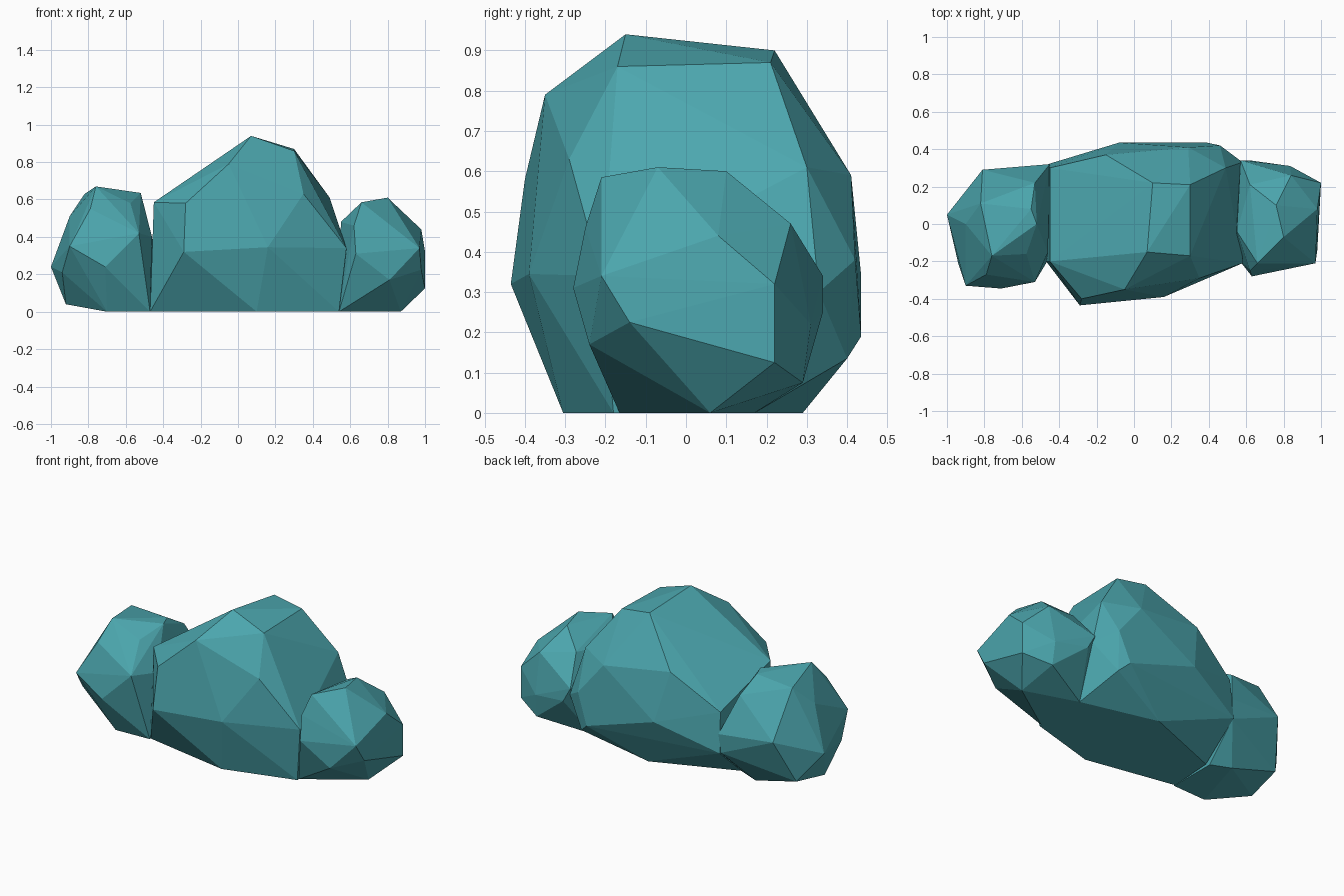
import bpy
import bmesh

# One flat teal for all the stone
stone = bpy.data.materials.new("teal stone")
stone.diffuse_color = (0.072, 0.385, 0.425, 1)


def rock(name, corners):
    """Faceted boulder: the convex hull of a few corner points."""
    bm = bmesh.new()
    for c in corners:
        bm.verts.new(c)
    bmesh.ops.convex_hull(bm, input=bm.verts[:])
    loose = [v for v in bm.verts if not v.link_faces]
    bmesh.ops.delete(bm, geom=loose, context='VERTS')
    # merge nearly coplanar triangles into larger facets
    bmesh.ops.dissolve_limit(bm, angle_limit=0.03,
                             verts=bm.verts[:], edges=bm.edges[:])
    bmesh.ops.recalc_face_normals(bm, faces=bm.faces[:])
    me = bpy.data.meshes.new(name)
    bm.to_mesh(me)
    bm.free()
    me.materials.append(stone)
    ob = bpy.data.objects.new(name, me)
    bpy.context.collection.objects.link(ob)
    return ob


# Tall middle boulder
rock("middle_rock", [
    (0.07, -0.15, 0.94), (0.10, 0.22, 0.90), (0.30, 0.21, 0.87), (0.30, -0.17, 0.86),
    (-0.05, -0.35, 0.79), (0.35, -0.29, 0.63), (-0.15, 0.37, 0.65), (0.29, 0.41, 0.59),
    (0.49, 0.30, 0.61), (0.49, -0.22, 0.46), (-0.45, -0.20, 0.585), (-0.28, -0.40, 0.58),
    (-0.45, 0.30, 0.45), (-0.29, -0.435, 0.32), (0.16, -0.39, 0.345), (0.58, -0.21, 0.34),
    (-0.08, 0.435, 0.34), (0.46, 0.42, 0.38), (0.39, 0.435, 0.19), (0.58, 0.33, 0.30),
    (-0.46, 0.32, 0.20), (-0.47, -0.20, 0), (0.10, -0.305, 0), (0.54, -0.18, 0),
    (0.54, 0.17, 0), (0.06, 0.29, 0), (-0.45, 0.09, 0), (0.45, 0.40, 0.135)])

# Left boulder
rock("left_rock", [
    (-0.76, -0.17, 0.67), (-0.82, 0.11, 0.63), (-0.55, 0.08, 0.635), (-0.52, 0.0, 0.635),
    (-0.575, -0.16, 0.58), (-0.79, -0.27, 0.55), (-0.90, 0.0, 0.51), (-1.0, 0.05, 0.24),
    (-0.90, -0.33, 0.35), (-0.53, -0.31, 0.42), (-0.71, -0.345, 0.24), (-0.94, -0.21, 0.21),
    (-0.81, 0.29, 0.35), (-0.53, 0.22, 0.55), (-0.45, 0.32, 0.32), (-0.46, -0.15, 0.40),
    (-0.46, 0.31, 0.20), (-0.47, -0.21, 0), (-0.70, -0.22, 0), (-0.47, 0.10, 0),
    (-0.59, 0.15, 0), (-0.92, -0.07, 0.04), (-0.89, 0.17, 0.08)])

# Right boulder
rock("right_rock", [
    (0.80, -0.07, 0.61), (0.76, 0.10, 0.60), (0.66, -0.21, 0.585), (0.62, 0.21, 0.51),
    (0.55, -0.04, 0.48), (0.62, -0.25, 0.46), (0.98, 0.08, 0.44), (0.84, 0.26, 0.47),
    (0.97, -0.21, 0.34), (0.63, -0.28, 0.31), (1.0, 0.22, 0.32), (0.98, -0.14, 0.225),
    (0.81, -0.24, 0.17), (1.0, 0.22, 0.125), (0.835, 0.31, 0.22), (0.62, 0.34, 0.25),
    (0.57, 0.34, 0.34), (0.84, 0.29, 0.075), (0.54, -0.165, 0), (0.87, 0.06, 0),
    (0.54, 0.17, 0)])
